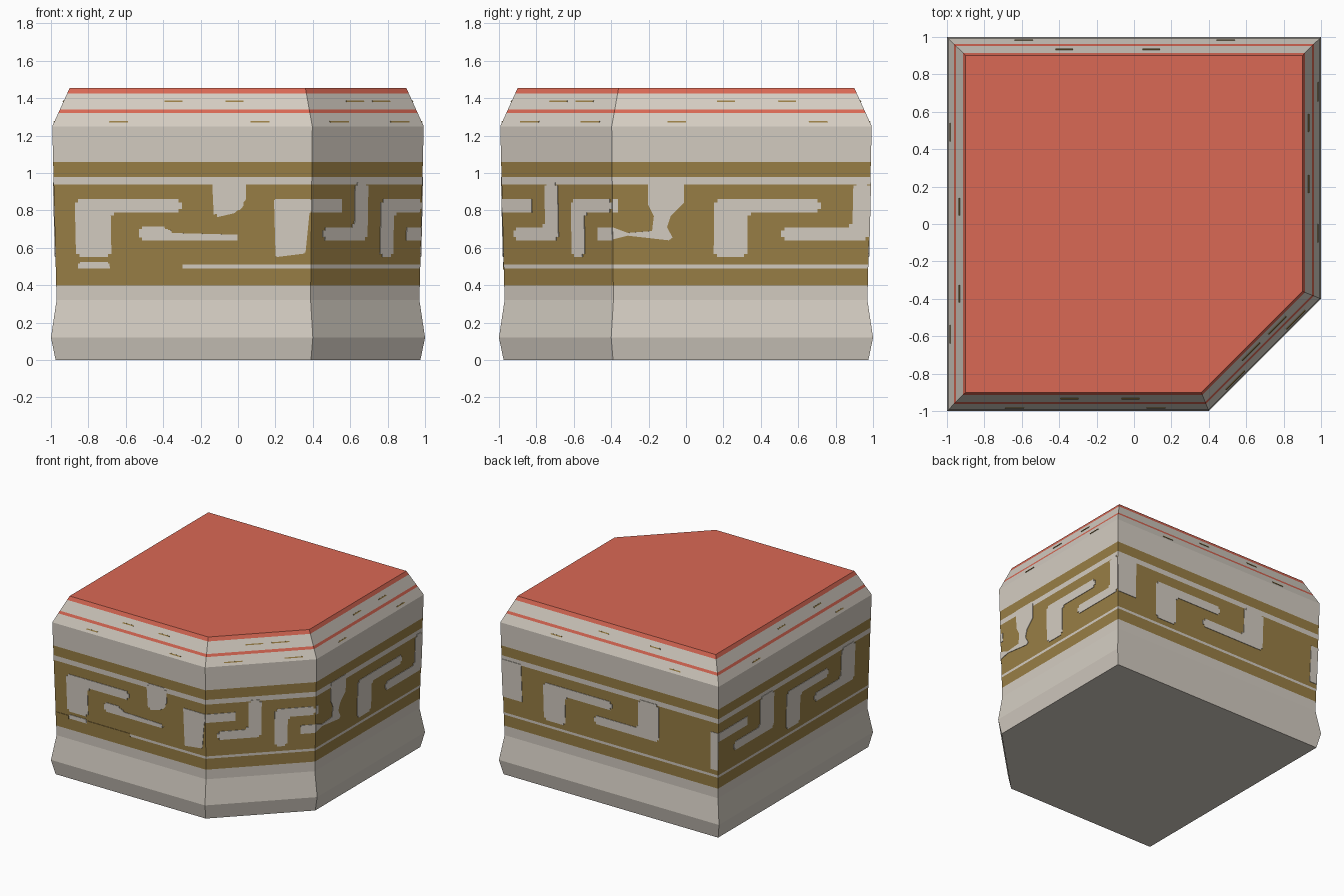
import bpy, bmesh
from mathutils import Vector

if "Cube" in bpy.data.objects:
    bpy.data.objects.remove(bpy.data.objects["Cube"])


def material(name, rgb):
    m = bpy.data.materials.new(name)
    m.diffuse_color = (*rgb, 1)
    m.use_nodes = True
    m.node_tree.nodes["Principled BSDF"].inputs["Base Color"].default_value = m.diffuse_color
    return m


CREAM = material("cream stone", (0.66, 0.61, 0.54))
GOLD = material("ochre paint", (0.32, 0.21, 0.06))
RED = material("red paint", (0.70, 0.14, 0.09))

# Square footprint with one corner cut off, scaled along a vertical profile
FOOT = [(-1, -1), (0.4, -1), (1, -0.4), (1, 1), (-1, 1)]
PROFILE = [(0, 0.975), (0.12, 1.0), (0.32, 0.97), (1.25, 0.993), (1.455, 0.90)]


def scale_at(z):
    for (z0, s0), (z1, s1) in zip(PROFILE, PROFILE[1:]):
        if z <= z1:
            return s0 + (s1 - s0) * (z - z0) / (z1 - z0)
    return PROFILE[-1][1]


def corner(i, z):
    s = scale_at(z)
    x, y = FOOT[i % 5]
    return Vector((x * s, y * s, z))


def finish(bm, name, mats):
    mesh = bpy.data.meshes.new(name)
    bm.to_mesh(mesh)
    bm.free()
    for m in mats:
        mesh.materials.append(m)
    ob = bpy.data.objects.new(name, mesh)
    bpy.context.collection.objects.link(ob)
    return ob


# Body: stacked rings, each band coloured by its height (0 cream, 1 ochre, 2 red)
BANDS = [(0, 0), (0.12, 0), (0.32, 0), (0.40, 1), (0.49, 0), (0.51, 1), (0.94, 0),
         (0.98, 1), (1.06, 0), (1.25, 0), (1.32, 2), (1.34, 0), (1.425, 2), (1.455, 2)]
bm = bmesh.new()
rings = [[bm.verts.new(corner(i, z)) for i in range(5)] for z, _ in BANDS]
for (z, colour), low, high in zip(BANDS, rings, rings[1:]):
    for i in range(5):
        j = (i + 1) % 5
        bm.faces.new((low[i], low[j], high[j], high[i])).material_index = colour
bm.faces.new(rings[-1]).material_index = 2
bm.faces.new(rings[0][::-1])
finish(bm, "stone_block", [CREAM, GOLD, RED])

# Painted plates: each side has its own running coordinate from left to right
FRONT, CHAMFER, RIGHT, BACK, LEFT = range(5)
RANGE = [(-0.98, 0.39), (0.39, 0.98), (-0.39, 0.98), (0, 2), (0, 2)]
cream_bm, gold_bm = bmesh.new(), bmesh.new()


def plate(bm, side, pts, rounding=0.018):
    lo, hi = RANGE[side]
    edge = corner(side + 1, 1) - corner(side, 1)
    out = Vector((edge.y, -edge.x, 0)).normalized() * 0.004
    verts = []
    for s, z in pts:
        u = min(max((s - lo) / (hi - lo), 0), 1)
        verts.append(bm.verts.new(corner(side, z).lerp(corner(side + 1, z), u) + out))
    bm.faces.new(verts)
    if rounding:
        bmesh.ops.bevel(bm, geom=verts, offset=rounding, segments=2,
                        affect='VERTICES', clamp_overlap=True)


def rect(bm, side, a, b, z0, z1, rounding=0.0):
    plate(bm, side, [(a, z0), (b, z0), (b, z1), (a, z1)], rounding)


def hook(side, a, w, end):
    """Upright with an arm to the right at its top."""
    plate(cream_bm, side, [(a, 0.55), (a + w, 0.55), (a + w, 0.79),
                           (end, 0.79), (end, 0.86), (a, 0.86)])


def step(side, a, w, end):
    """Upright hanging from the top line with a foot to the left."""
    plate(cream_bm, side, [(a, 0.64), (end, 0.64), (end, 0.95),
                           (end - w, 0.95), (end - w, 0.71), (a, 0.71)])


# Front meander, partly worn away
hook(FRONT, -0.87, 0.19, -0.30)
plate(cream_bm, FRONT, [(-0.53, 0.64), (0.01, 0.64), (0.01, 0.67), (-0.37, 0.68),
                        (-0.38, 0.715), (-0.53, 0.715)])
plate(cream_bm, FRONT, [(-0.13, 0.76), (0, 0.79), (0.04, 0.84), (0.04, 0.98), (-0.14, 0.98)])
plate(cream_bm, FRONT, [(0.20, 0.55), (0.36, 0.57), (0.38, 0.79), (0.39, 0.79),
                        (0.39, 0.86), (0.19, 0.86)], 0.006)
rect(cream_bm, FRONT, -0.86, -0.69, 0.50, 0.525, 0.01)
rect(gold_bm, FRONT, -0.98, -0.86, 0.485, 0.515)
rect(gold_bm, FRONT, -0.69, -0.30, 0.485, 0.515)

# Cut corner meander
rect(cream_bm, CHAMFER, 0.39, 0.55, 0.79, 0.86)
step(CHAMFER, 0.45, 0.07, 0.69)
hook(CHAMFER, 0.76, 0.07, 0.98)
rect(cream_bm, CHAMFER, 0.90, 0.98, 0.64, 0.71)

# Right meander
rect(cream_bm, RIGHT, -0.39, -0.36, 0.79, 0.86)
plate(cream_bm, RIGHT, [(-0.39, 0.645), (-0.31, 0.665), (-0.09, 0.64), (-0.07, 0.655),
                        (-0.10, 0.71), (-0.08, 0.77), (-0.01, 0.84), (-0.01, 0.98),
                        (-0.20, 0.98), (-0.20, 0.83), (-0.17, 0.77), (-0.18, 0.69),
                        (-0.31, 0.68), (-0.39, 0.71)], 0)
hook(RIGHT, 0.15, 0.18, 0.72)
step(RIGHT, 0.51, 0.09, 0.98)

# Back meander
rect(cream_bm, BACK, 0, 0.18, 0.64, 0.95)
hook(BACK, 0.38, 0.20, 1.02)
step(BACK, 0.85, 0.19, 1.45)
rect(cream_bm, BACK, 1.93, 2, 0.55, 0.86)

# Left meander
rect(cream_bm, LEFT, 0, 0.38, 0.79, 0.86)
step(LEFT, 0.20, 0.18, 0.73)
hook(LEFT, 0.90, 0.18, 1.45)
step(LEFT, 1.27, 0.18, 1.80)

# Faint ochre flecks on the sloping rim
for side in range(5):
    lo, hi = RANGE[side]
    for f, z in ((0.25, 1.275), (0.8, 1.275), (0.45, 1.385), (0.7, 1.385)):
        s = lo + (hi - lo) * f
        rect(gold_bm, side, s - 0.05, s + 0.05, z - 0.004, z + 0.004)

for bm, name, mat in ((cream_bm, "cream_meander", CREAM), (gold_bm, "ochre_touches", GOLD)):
    ob = finish(bm, name, [mat])
    solid = ob.modifiers.new("thickness", 'SOLIDIFY')
    solid.thickness = 0.005
    solid.offset = -1
